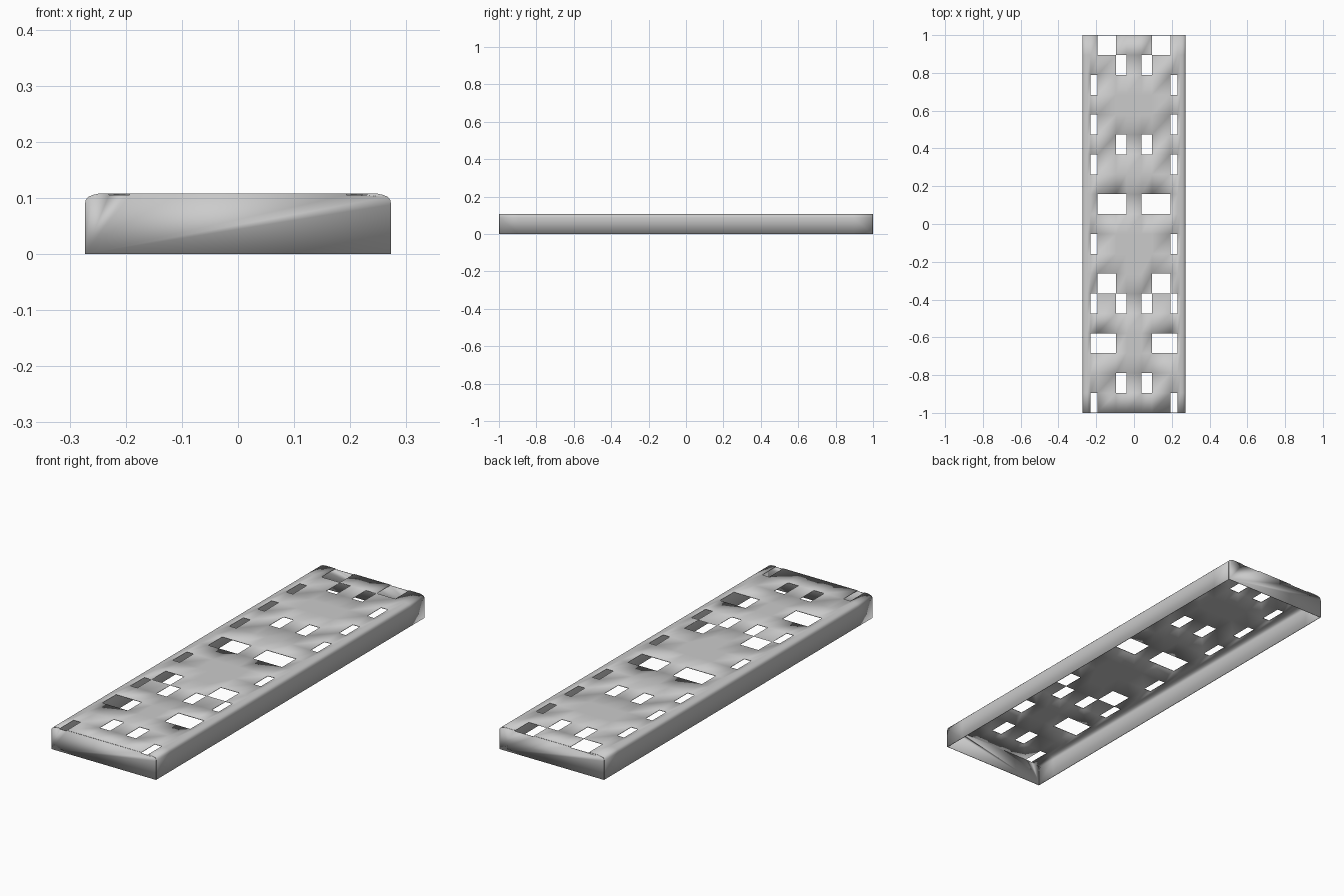
import bpy, bmesh

if "Cube" in bpy.data.objects:
    bpy.data.objects.remove(bpy.data.objects["Cube"])

T = 0.003                 # sheet thickness
H = 0.108                 # overall height
ROWS = 19
PITCH = 2 / ROWS
COLS = [0.04, 0.095, 0.193, 0.23]      # slot column borders (C, B, A)
EDGE = [(0.247, H), (0.258, 0.1055), (0.267, 0.102), (0.2715, 0.096),
        (0.273, 0.088), (0.273, 0)]    # rounded shoulder and side wall

# Slots per row, counted from the back end
SLOTS = {0: "B", 1: "C", 2: "A", 4: "A", 5: "C", 6: "A", 8: "BC", 10: "A",
         12: "B", 13: "AC", 15: "AB", 17: "C", 18: "A"}
SPAN = {"C": (0.04, 0.095), "B": (0.095, 0.193), "A": (0.193, 0.23)}


def is_slot(x, row):
    return any(SPAN[c][0] < abs(x) < SPAN[c][1] for c in SLOTS.get(row, ""))


def finish(name, bm):
    me = bpy.data.meshes.new(name)
    bm.to_mesh(me)
    bm.free()
    ob = bpy.data.objects.new(name, me)
    bpy.context.collection.objects.link(ob)
    mod = ob.modifiers.new("thickness", "SOLIDIFY")
    mod.thickness = T
    mod.offset = -1
    bpy.ops.object.select_all(action="DESELECT")
    ob.select_set(True)
    bpy.context.view_layer.objects.active = ob
    bpy.ops.object.shade_smooth_by_angle(angle=0.6)
    return ob


# Slotted deck with folded-down sides
half = [(x, H) for x in COLS] + EDGE
profile = [(-x, z) for x, z in reversed(half)] + half
ys = [max(-1 + T, min(1 - T, 1 - PITCH * k)) for k in range(ROWS + 1)]
bm = bmesh.new()
grid = [[bm.verts.new((x, y, z)) for x, z in profile] for y in ys]
for r in range(ROWS):
    for i in range(len(profile) - 1):
        if not is_slot((profile[i][0] + profile[i + 1][0]) / 2, r):
            bm.faces.new((grid[r + 1][i], grid[r + 1][i + 1],
                          grid[r][i + 1], grid[r][i]))
finish("slotted_deck", bm)

# End walls, lowered slightly where a slot reaches the end
for name, y, slot in (("front_wall", -1, "A"), ("back_wall", 1, "B")):
    a, b = SPAN[slot]
    outline = [(a, H), (a, H - T), (b, H - T), (b, H)] + EDGE
    pts = [(-x, z) for x, z in reversed(outline)] + outline
    if y < 0:
        pts.reverse()
    bm = bmesh.new()
    bm.faces.new([bm.verts.new((x, y, z)) for x, z in pts])
    bm.normal_update()
    f = next(iter(bm.faces))
    if f.normal.y * y < 0:
        f.normal_flip()
    finish(name, bm)
